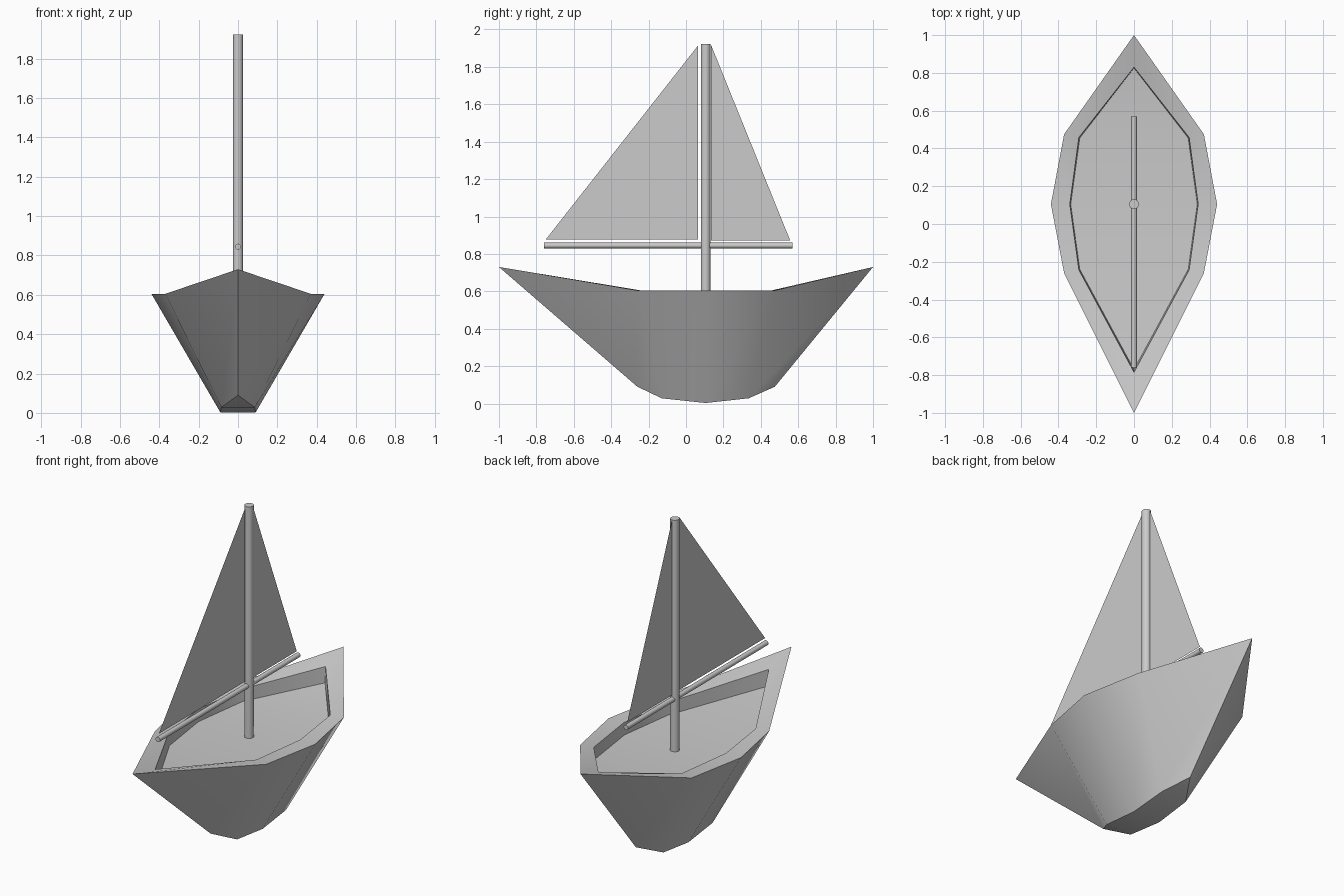
import bpy
import math

cube = bpy.data.objects.get("Cube")
if cube:
    bpy.data.objects.remove(cube, do_unlink=True)

grey = bpy.data.materials.new("light grey")
grey.use_nodes = True
colour = (0.6, 0.6, 0.6, 1)
grey.diffuse_color = colour
grey.node_tree.nodes["Principled BSDF"].inputs["Base Color"].default_value = colour

MAST_Y = 0.105


def finish(obj, angle):
    obj.data.materials.append(grey)
    bpy.ops.object.select_all(action="DESELECT")
    obj.select_set(True)
    bpy.context.view_layer.objects.active = obj
    bpy.ops.object.shade_smooth_by_angle(angle=math.radians(angle))


def mesh_part(name, verts, faces, angle=35):
    mesh = bpy.data.meshes.new(name)
    mesh.from_pydata(verts, [], faces)
    mesh.update()
    obj = bpy.data.objects.new(name, mesh)
    bpy.context.collection.objects.link(obj)
    finish(obj, angle)


def ring(stations):
    """Closed outline from bow to stern along +x and back along -x."""
    right = [tuple(s) for s in stations]
    left = [(-x, y, z) for x, y, z in reversed(stations[1:-1])]
    return right + left


def spar(name, radius, length, location, tilt=0):
    bpy.ops.mesh.primitive_cylinder_add(vertices=16, radius=radius, depth=length,
                                        location=location, rotation=(tilt, 0, 0))
    obj = bpy.context.object
    obj.name = name
    finish(obj, 40)


# Hull: outlines from the keel up over the rim and down to the deck
keel = ring([(0, -0.26, 0.09), (0.085, -0.13, 0.028), (0.09, MAST_Y, 0.003),
             (0.085, 0.335, 0.028), (0, 0.475, 0.09)])
rim = ring([(0, -1, 0.73), (0.37, -0.26, 0.605), (0.44, MAST_Y, 0.605),
            (0.37, 0.475, 0.605), (0, 1, 0.73)])
lip = ring([(0, -0.785, 0.676), (0.292, -0.243, 0.605), (0.34, MAST_Y, 0.605),
            (0.292, 0.458, 0.605), (0, 0.83, 0.676)])
deck = ring([(0, -0.77, 0.58), (0.287, -0.24, 0.533), (0.335, MAST_Y, 0.533),
             (0.287, 0.455, 0.533), (0, 0.825, 0.58)])
outlines = [keel, rim, lip, deck]
n = len(keel)
faces = []
for k in range(len(outlines) - 1):
    for i in range(n):
        j = (i + 1) % n
        faces.append((k * n + i, k * n + j, (k + 1) * n + j, (k + 1) * n + i))

# Keel underside and deck, each as end triangles and middle quads
caps = [(0, 1, 7), (1, 2, 6, 7), (2, 3, 5, 6), (3, 4, 5)]
faces += [tuple(reversed(f)) for f in caps]
faces += [tuple(3 * n + i for i in f) for f in caps]
mesh_part("hull", [v for outline in outlines for v in outline], faces)

# Mast and boom
spar("mast", 0.026, 1.4, (0, MAST_Y, 1.222))
spar("boom", 0.015, 1.33, (0, -0.095, 0.845), math.pi / 2)

# Sails
mesh_part("main_sail", [(0, -0.75, 0.877), (0, 0.065, 0.877), (0, 0.065, 1.915)], [(0, 1, 2)])
mesh_part("jib_sail", [(0, 0.135, 0.872), (0, 0.557, 0.872), (0, 0.135, 1.915)], [(0, 1, 2)])
